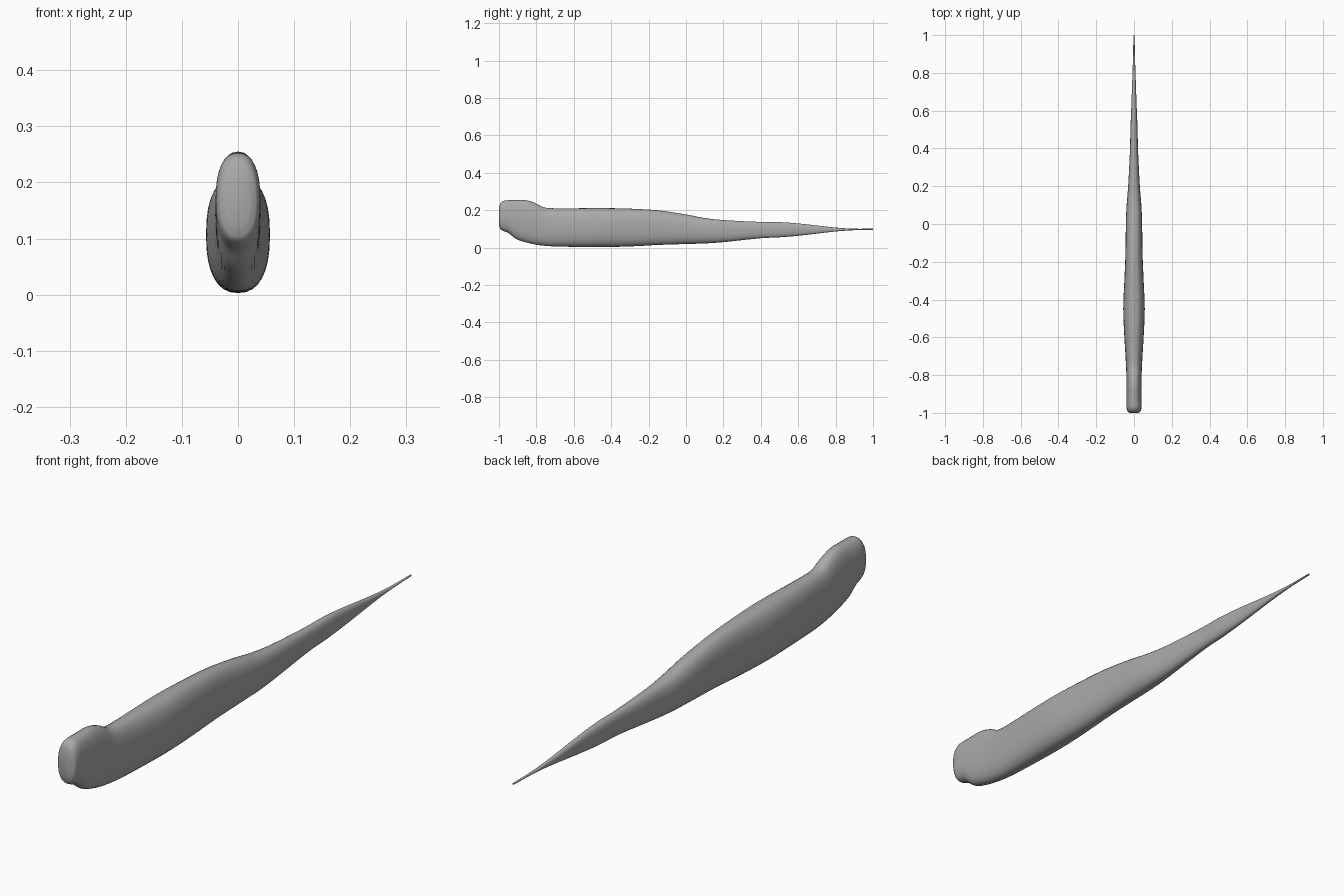
import bpy, bmesh, math

default = bpy.data.objects.get("Cube")
if default:
    bpy.data.objects.remove(default, do_unlink=True)

grey = bpy.data.materials.new("plain grey")
grey.use_nodes = True
colour = (0.4, 0.4, 0.4, 1)
grey.diffuse_color = colour
grey.node_tree.nodes["Principled BSDF"].inputs["Base Color"].default_value = colour

# Stations along the body: y, underside, top, half width
STATIONS = [
    (-1, .12, .21, .022), (-.993, .1, .235, .034), (-.975, .088, .25, .039),
    (-.95, .078, .253, .04), (-.91, .047, .254, .04), (-.86, .029, .254, .04),
    (-.81, .017, .24, .04), (-.76, .01, .215, .042), (-.7, .006, .21, .045),
    (-.6, .004, .21, .051), (-.45, .003, .211, .057), (-.3, .006, .208, .051),
    (-.15, .014, .199, .045), (0, .019, .177, .043), (.1, .022, .158, .039),
    (.2, .029, .147, .031), (.4, .05, .137, .021), (.5, .055, .136, .019),
    (.6, .063, .129, .015), (.8, .086, .107, .008), (.9, .093, .101, .005),
    (1, .095, .101, .003)]
STEPS, SIDES, SQUARENESS = 4, 32, 2.4


def spline(a, b, c, d, t):
    """Smooth blend between b and c, with slopes set by uneven y spacing."""
    h = c[0] - b[0]
    result = []
    for i in range(len(b)):
        m0 = (c[i] - a[i]) / (c[0] - a[0]) * h
        m1 = (d[i] - b[i]) / (d[0] - b[0]) * h
        result.append((2*t**3 - 3*t*t + 1) * b[i] + (t**3 - 2*t*t + t) * m0
                      + (3*t*t - 2*t**3) * c[i] + (t**3 - t*t) * m1)
    return result


def rounded(v):
    return math.copysign(abs(v) ** (2 / SQUARENESS), v)


def loft(name, sections):
    """Skin rounded upright sections into one closed body."""
    bm = bmesh.new()
    rings = []
    for y, low, high, half in sections:
        mid, tall = (low + high) / 2, (high - low) / 2
        angles = [math.tau * k / SIDES for k in range(SIDES)]
        rings.append([bm.verts.new((half * rounded(math.cos(a)), y,
                                    mid + tall * rounded(math.sin(a)))) for a in angles])
    for r, s in zip(rings, rings[1:]):
        for k in range(SIDES):
            n = (k + 1) % SIDES
            bm.faces.new((r[k], r[n], s[n], s[k]))
    bm.faces.new(rings[0])
    bm.faces.new(rings[-1])
    bmesh.ops.recalc_face_normals(bm, faces=bm.faces)
    mesh = bpy.data.meshes.new(name)
    bm.to_mesh(mesh)
    bm.free()
    obj = bpy.data.objects.new(name, mesh)
    bpy.context.collection.objects.link(obj)
    mesh.materials.append(grey)
    return obj


# Tapering body with raised blunt head and thin tail
sections = []
last = len(STATIONS) - 1
for i in range(last):
    quad = [STATIONS[max(0, min(last, i + o))] for o in (-1, 0, 1, 2)]
    sections += [spline(*quad, s / STEPS) for s in range(STEPS)]
sections.append(STATIONS[-1])

body = loft("tapered_body", sections)
bpy.context.view_layer.objects.active = body
body.select_set(True)
bpy.ops.object.shade_smooth_by_angle(angle=math.radians(50))
